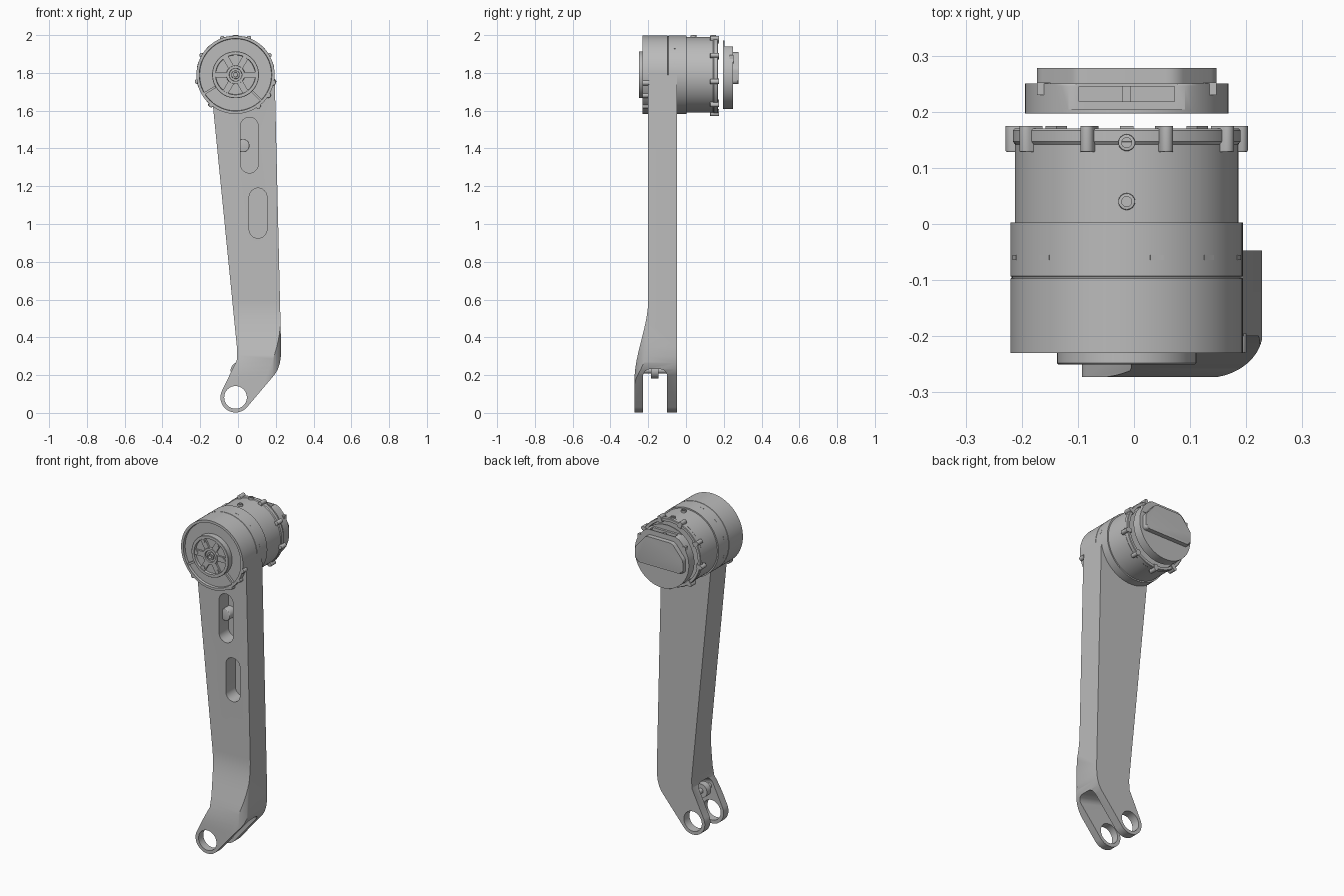
import bpy, bmesh
from math import sin, cos, pi, radians
from mathutils import Matrix, Vector

if "Cube" in bpy.data.objects:
    bpy.data.objects.remove(bpy.data.objects["Cube"])

grey = bpy.data.materials.new("machined grey")
grey.use_nodes = True
grey.diffuse_color = (0.5, 0.5, 0.5, 1)
grey.node_tree.nodes["Principled BSDF"].inputs["Base Color"].default_value = (0.5, 0.5, 0.5, 1)

CX, CZ = -0.013, 1.79          # drum axis
RX, RZ = -0.013, 0.082         # foot ring axis


def finish(name, bm):
    bmesh.ops.remove_doubles(bm, verts=bm.verts, dist=1e-5)
    bmesh.ops.recalc_face_normals(bm, faces=bm.faces)
    me = bpy.data.meshes.new(name)
    bm.to_mesh(me)
    bm.free()
    me.materials.append(grey)
    ob = bpy.data.objects.new(name, me)
    bpy.context.collection.objects.link(ob)
    return ob


def prism(name, pts, axis, a, b, bevel=0):
    """Extrude a 2D outline along an axis from a to b; bevel rounds the b end."""
    place = {"x": lambda p, t: (t, p[0], p[1]),
             "y": lambda p, t: (p[0], t, p[1]),
             "z": lambda p, t: (p[0], p[1], t)}[axis]
    bm = bmesh.new()
    low = [bm.verts.new(place(p, a)) for p in pts]
    high = [bm.verts.new(place(p, b)) for p in pts]
    bm.faces.new(low)
    top = bm.faces.new(high)
    for i in range(len(pts)):
        j = (i + 1) % len(pts)
        bm.faces.new((low[i], low[j], high[j], high[i]))
    if bevel:
        bmesh.ops.bevel(bm, geom=list(top.edges), offset=bevel, segments=3,
                        profile=0.5, affect="EDGES")
    return finish(name, bm)


def arc(cx, cy, r, a0, a1, n=24, ry=None):
    angles = [radians(a0 + (a1 - a0) * i / n) for i in range(n + 1)]
    return [(cx + r * cos(t), cy + (ry or r) * sin(t)) for t in angles]


def disc(cx, cz, r, n=48):
    return arc(cx, cz, r, 0, 360 - 360 / n, n - 1)


def capsule(cx, z0, z1, r):
    return arc(cx, z1 - r, r, 0, 180, 16) + arc(cx, z0 + r, r, 180, 360, 16)


def box(x0, x1, z0, z1):
    return [(x0, z0), (x1, z0), (x1, z1), (x0, z1)]


def lathe(name, profile, steps=96):
    """Spin (y, radius) points about the drum axis."""
    bm = bmesh.new()
    vs = [bm.verts.new((CX + r, y, CZ)) for y, r in profile]
    es = [bm.edges.new(pair) for pair in zip(vs, vs[1:])]
    bmesh.ops.spin(bm, geom=vs + es, cent=(CX, 0, CZ), axis=(0, 1, 0),
                   angle=2 * pi, steps=steps)
    return finish(name, bm)


def around(ob, degrees):
    """Turn a part about the drum axis; positive goes from +z towards +x."""
    c = Vector((CX, 0, CZ))
    ob.data.transform(Matrix.Translation(c) @ Matrix.Rotation(radians(degrees), 4, "Y")
                      @ Matrix.Translation(-c))
    return ob


def combine(ob, tool, operation="DIFFERENCE"):
    mod = ob.modifiers.new("cut", "BOOLEAN")
    mod.operation, mod.solver, mod.object = operation, "EXACT", tool
    bpy.context.view_layer.objects.active = ob
    bpy.ops.object.modifier_apply(modifier=mod.name)
    bpy.data.objects.remove(tool)


# Arm: front outline, trimmed by a side profile and a plan with a rounded corner
outline = arc(RX, RZ, 0.08, 154, 320) + [
    (0.195, 0.204), (0.211, 0.23), (0.222, 0.265), (0.227, 0.3), (0.228, 0.35),
    (0.194, 1.79), (-0.1, 1.82), (-0.145, 1.75), (-0.005, 0.34), (-0.006, 0.28)]
arm = prism("arm", outline, "y", -0.4, 0.1)
swell = []
for i in range(17):
    t = i / 16
    swell.append((-0.2 - 0.073 * t * t * (3 - 2 * t), 0.6 - 0.43 * t))
side = [(-0.047, -0.1), (-0.047, 2), (-0.2, 2)] + swell + [(-0.273, -0.1)]
combine(arm, prism("side_profile", side, "x", -0.5, 0.5), "INTERSECT")
plan = [(-0.5, 0.2), (-0.5, -0.274)] + arc(0.13, -0.19, 0.1, -90, 0, 16, 0.084) + [(0.23, 0.2)]
combine(arm, prism("plan_profile", plan, "z", -0.2, 2.2), "INTERSECT")

# Fork gap with rounded, slightly tilted roof
gap = [(-0.227, -0.2)] + arc(-0.187, 0.2, 0.04, 180, 90, 8) \
    + arc(-0.14, 0.2, 0.04, 90, 0, 8) + [(-0.1, -0.2)]
gap_tool = prism("gap_cutter", gap, "x", -0.4, 0.5)
gap_tool.data.transform(Matrix.Translation((0.15, 0, 0)) @ Matrix.Rotation(radians(14), 4, "Y")
                        @ Matrix.Translation((-0.15, 0, 0)))
combine(arm, gap_tool)

# Foot holes and the two front pockets
combine(arm, prism("foot_hole_cutter", disc(RX, RZ, 0.06), "y", -0.5, 0.2))
for cx, z0, z1 in ((0.06, 1.27, 1.565), (0.106, 0.925, 1.19)):
    combine(arm, prism("pocket_cutter", capsule(cx, z0, z1, 0.047), "y", -0.4, -0.11))

prism("pocket_boss", disc(0.026, 1.415, 0.035, 32), "y", -0.1, -0.165, 0.005)
prism("fork_pin", disc(0.003, 0.225, 0.042, 32), "y", -0.185, -0.145)
prism("fork_pin_axle", disc(0.003, 0.225, 0.016, 24), "y", -0.235, -0.09)

# Drum: front housing with recessed face and seam groove, rear motor can
lathe("front_housing", [
    (-0.1, 0), (-0.215, 0), (-0.215, 0.19), (-0.23, 0.192), (-0.23, 0.207),
    (-0.097, 0.207), (-0.096, 0.205), (-0.094, 0.205), (-0.093, 0.207),
    (0.003, 0.207), (0.003, 0)])
lathe("motor_can", [
    (0, 0), (0, 0.199), (0.142, 0.199), (0.147, 0.203), (0.167, 0.203),
    (0.17, 0.2), (0.17, 0.185), (0.15, 0.183), (0.15, 0)])

# Seam notches on the housing
for k in range(12):
    notch = prism("seam_tab", box(CX - 0.012, CX + 0.012, CZ + 0.19, CZ + 0.2078), "y", -0.064, -0.055)
    around(notch, k * 30 - 15)

# Screw lugs on the rear rim
for k in range(9):
    lug = prism("rim_lug", arc(CX, CZ + 0.207, 0.012, 0, 180, 10)
                + [(CX - 0.012, CZ + 0.18), (CX + 0.012, CZ + 0.18)], "y", 0.175, 0.128, 0.003)
    around(lug, 20 + 40 * k)

# Radial screws on top of the can
for y in (0.04, 0.145):
    screw = prism("top_screw", disc(CX, y, 0.015, 24), "z", CZ + 0.19, CZ + 0.21, 0.002)
    combine(screw, prism("socket_cutter", disc(CX, y, 0.009, 16), "z", CZ + 0.202, CZ + 0.25))

# Front output plate: raised ring, hub, six spokes with bolts
lathe("output_ring", [
    (-0.21, 0.124), (-0.248, 0.124), (-0.25, 0.122), (-0.25, 0.106),
    (-0.235, 0.104), (-0.235, 0.05), (-0.25, 0.048), (-0.25, 0.034),
    (-0.24, 0.033), (-0.24, 0.022), (-0.25, 0.021), (-0.25, 0.012),
    (-0.235, 0.011), (-0.235, 0)])
for k in range(6):
    around(prism("spoke", box(CX - 0.016, CX + 0.016, CZ + 0.042, CZ + 0.11),
                 "y", -0.23, -0.246), 30 + 60 * k)
    around(prism("spoke_bolt", disc(CX, CZ + 0.092, 0.011, 16),
                 "y", -0.24, -0.25), 30 + 60 * k)

# Ribs across the recessed face and small front lugs
for angle in (135, 239):
    around(prism("face_rib", box(CX - 0.006, CX + 0.006, CZ + 0.12, CZ + 0.195),
                 "y", -0.21, -0.228), angle)
for angle in (102, 122, 144, 219):
    lug = prism("front_lug", disc(CX, CZ + 0.204, 0.014, 20), "y", -0.195, -0.23, 0.002)
    around(lug, angle)

# Rear cap: thin disc, flat-topped body with a window, raised cover
prism("cap_disc", disc(CX, CZ, 0.181, 72), "y", 0.197, 0.204)
cap = prism("cap_body", [(x, min(z, CZ + 0.15)) for x, z in disc(CX, CZ, 0.181, 72)],
            "y", 0.2, 0.25, 0.004)
combine(cap, prism("window_cutter", box(CX - 0.085, CX + 0.085, CZ + 0.11, CZ + 0.3),
                   "y", 0.218, 0.245))
prism("window_post", box(CX - 0.008, CX + 0.008, CZ + 0.1, CZ + 0.14), "y", 0.21, 0.248)
cover = arc(CX + 0.14, CZ - 0.03, 0.02, -90, 0, 6) + arc(CX + 0.12, CZ + 0.02, 0.04, 0, 40, 6) \
    + arc(CX + 0.07, CZ + 0.08, 0.04, 40, 90, 6)
cover += [(2 * CX - x, z) for x, z in reversed(cover)]
prism("cap_cover", cover, "y", 0.245, 0.278, 0.012)
for s in (-1, 1):
    x = CX + s * 0.148
    prism("cap_tab", box(x - 0.012, x + 0.012, CZ + 0.06, CZ + 0.105), "y", 0.23, 0.252)

# Smooth shading with crisp edges
for ob in bpy.context.scene.objects:
    ob.select_set(ob.type == "MESH" and grey.name in ob.data.materials)
bpy.context.view_layer.objects.active = arm
bpy.ops.object.shade_smooth_by_angle(angle=radians(30))
